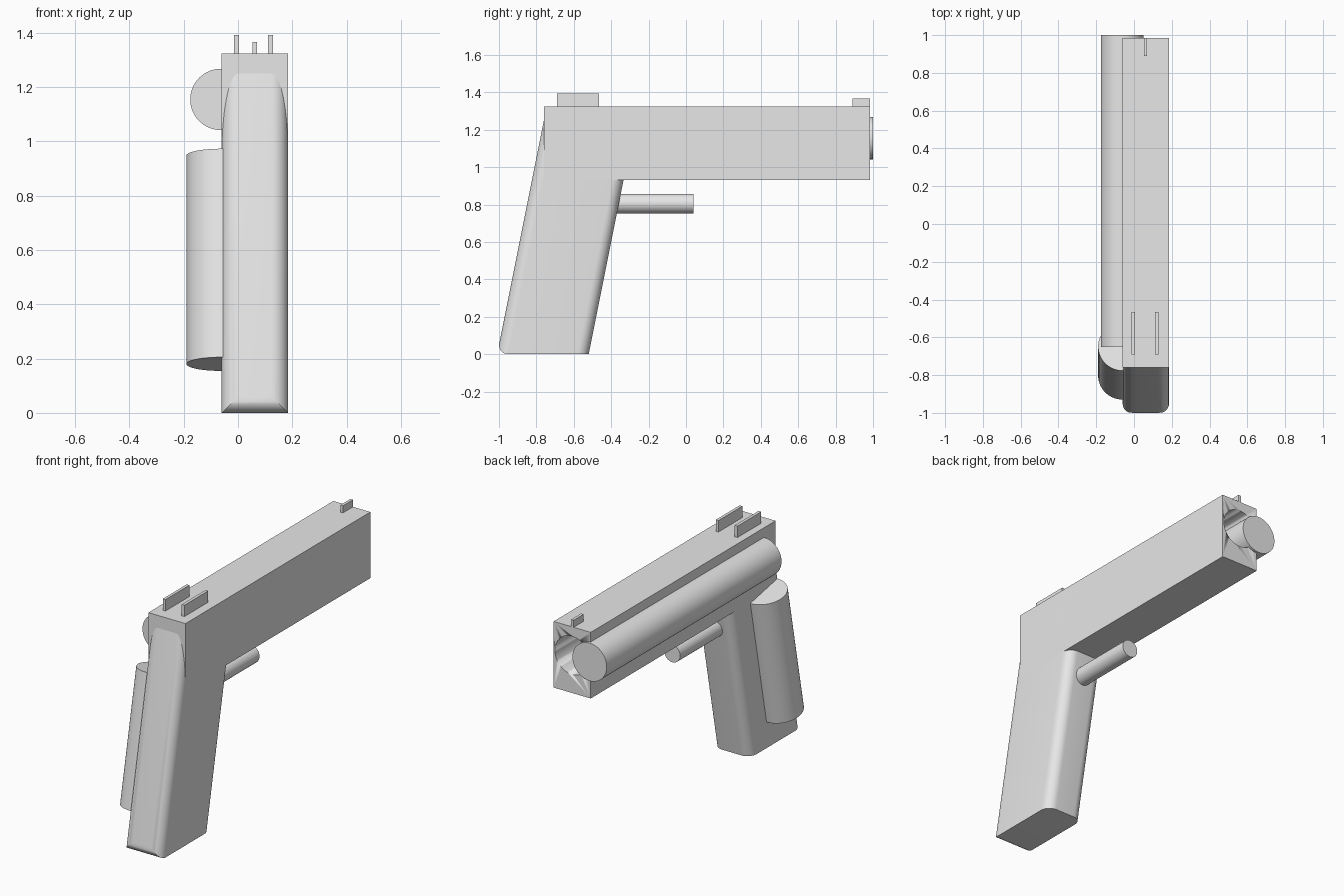
import bpy, bmesh, math
from mathutils import Vector

if "Cube" in bpy.data.objects:
    bpy.data.objects.remove(bpy.data.objects["Cube"], do_unlink=True)

grey = bpy.data.materials.new("plain grey")
grey.use_nodes = True
grey.diffuse_color = (0.8, 0.8, 0.8, 1)
grey.node_tree.nodes["Principled BSDF"].inputs["Base Color"].default_value = (0.8, 0.8, 0.8, 1)


def finish(name, bm):
    bmesh.ops.recalc_face_normals(bm, faces=bm.faces)
    mesh = bpy.data.meshes.new(name)
    bm.to_mesh(mesh)
    bm.free()
    mesh.materials.append(grey)
    obj = bpy.data.objects.new(name, mesh)
    bpy.context.collection.objects.link(obj)
    return obj


def smooth(obj, angle=30):
    bpy.ops.object.select_all(action="DESELECT")
    obj.select_set(True)
    bpy.context.view_layer.objects.active = obj
    bpy.ops.object.shade_smooth_by_angle(angle=math.radians(angle))


def prism(name, profile, x0, x1):
    """Extrude a side profile of (y, z) points from x0 to x1."""
    bm = bmesh.new()
    face = bm.faces.new([bm.verts.new((x0, y, z)) for y, z in profile])
    new = bmesh.ops.extrude_face_region(bm, geom=[face])["geom"]
    bmesh.ops.translate(bm, vec=(x1 - x0, 0, 0),
                        verts=[v for v in new if isinstance(v, bmesh.types.BMVert)])
    return finish(name, bm)


def box(name, x0, x1, y0, y1, z0, z1):
    return prism(name, [(y0, z0), (y1, z0), (y1, z1), (y0, z1)], x0, x1)


def rod(name, start, end, radius):
    """Closed cylinder between two points."""
    a, b = Vector(start), Vector(end)
    bm = bmesh.new()
    bmesh.ops.create_cone(bm, cap_ends=True, segments=64, radius1=radius,
                          radius2=radius, depth=(b - a).length)
    obj = finish(name, bm)
    obj.rotation_mode = "QUATERNION"
    obj.rotation_quaternion = (b - a).to_track_quat("Z", "Y")
    obj.location = (a + b) / 2
    smooth(obj)
    return obj


LEFT, RIGHT, MID = 0.185, -0.06, 0.0625

# Long square body with a round bore in its far end
body = box("body", RIGHT, LEFT, -0.76, 0.985, 0.93, 1.325)
cutter = rod("bore_cutter", (MID, -0.2, 1.155), (MID, 1.1, 1.155), 0.114)
cutter.hide_render = True
cutter.hide_viewport = True
cut = body.modifiers.new("bore", "BOOLEAN")
cut.operation = "DIFFERENCE"
cut.solver = "EXACT"
cut.object = cutter
bpy.context.view_layer.update()
smooth(body)

# Slanted grip, rounded on its upright edges and bottom rear edge
top, lean = 1.3, 0.2
grip = prism("grip", [(-1.01, 0), (-0.52, 0), (-0.52 + lean * top, top),
                      (-1.01 + lean * top, top)], RIGHT, LEFT)
bm = bmesh.new()
bm.from_mesh(grip.data)
edges = []
for e in bm.edges:
    a, b = (v.co for v in e.verts)
    upright = abs(a.z - b.z) > 1
    rear_bottom = max(a.z, b.z) < 0.01 and max(a.y, b.y) < -1
    if upright or rear_bottom:
        edges.append(e)
bmesh.ops.bevel(bm, geom=edges, offset=0.06, segments=10, profile=0.5, affect="EDGES")
bm.to_mesh(grip.data)
bm.free()
smooth(grip)

# Side tube along the body, side canister along the grip, trigger bar
rod("side_tube", (-0.063, -0.65, 1.155), (-0.063, 1.0, 1.155), 0.113)
rod("side_canister", (RIGHT, -0.802, 0.18), (RIGHT, -0.649, 0.948), 0.13)
rod("trigger_bar", (MID, -0.5, 0.805), (MID, 0.04, 0.805), 0.052)

# Sights
for name, x in (("rear_sight_right", -0.005), ("rear_sight_left", 0.12)):
    box(name, x - 0.009, x + 0.009, -0.69, -0.465, 1.31, 1.393)
box("front_sight", 0.053, 0.07, 0.89, 0.985, 1.31, 1.367)
